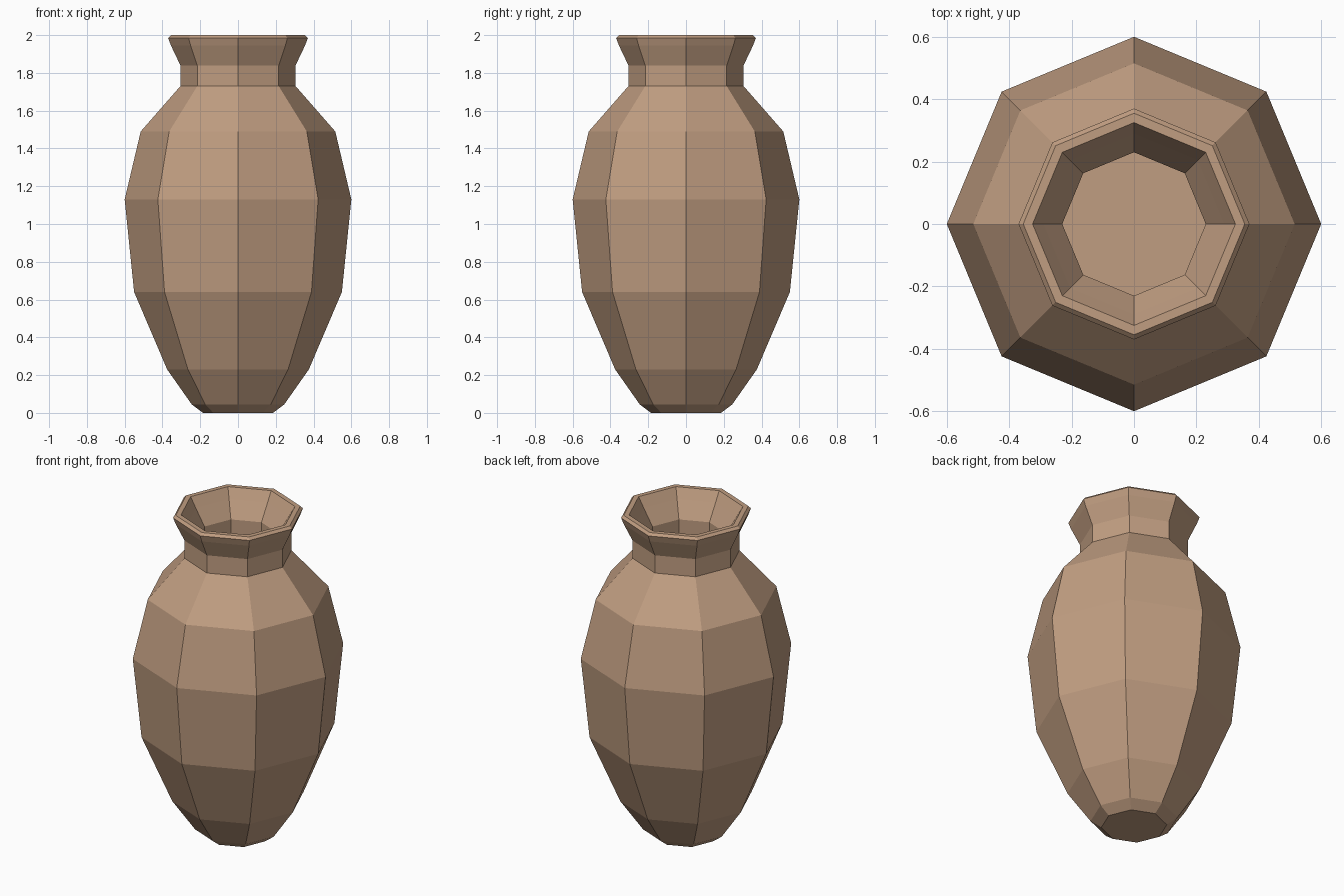
import bpy
import bmesh
from math import cos, sin, pi

cube = bpy.data.objects.get("Cube")
if cube:
    bpy.data.objects.remove(cube, do_unlink=True)

SIDES = 8

clay = bpy.data.materials.new("tan clay")
clay.use_nodes = True
colour = (0.53, 0.34, 0.22, 1)
clay.diffuse_color = colour
clay.node_tree.nodes["Principled BSDF"].inputs["Base Color"].default_value = colour

# Radius and height, from the foot up the outside
outside = [(0.185, 0), (0.245, 0.045), (0.375, 0.23), (0.55, 0.64), (0.6, 1.13),
           (0.515, 1.49), (0.305, 1.73), (0.305, 1.84), (0.355, 1.945),
           (0.37, 1.985), (0.355, 2)]
# Over the lip and down the inside to the floor
inside = [(0.325, 2), (0.29, 1.94), (0.23, 1.84), (0.23, 1.73), (0.44, 1.47),
          (0.525, 1.13), (0.475, 0.65), (0.3, 0.24), (0.25, 0.15)]


def lathe(name, profile):
    """Turn a profile into a faceted vessel closed by a floor at each end."""
    bm = bmesh.new()
    rings = []
    for r, z in profile:
        angles = [2 * pi * i / SIDES for i in range(SIDES)]
        rings.append([bm.verts.new((r * cos(a), r * sin(a), z)) for a in angles])
    for low, high in zip(rings, rings[1:]):
        for i in range(SIDES):
            j = (i + 1) % SIDES
            bm.faces.new((low[i], low[j], high[j], high[i]))
    bm.faces.new(rings[0][::-1])
    bm.faces.new(rings[-1])
    bmesh.ops.recalc_face_normals(bm, faces=bm.faces)
    mesh = bpy.data.meshes.new(name)
    bm.to_mesh(mesh)
    bm.free()
    mesh.materials.append(clay)
    obj = bpy.data.objects.new(name, mesh)
    bpy.context.collection.objects.link(obj)
    return obj


lathe("vase", outside + inside)
